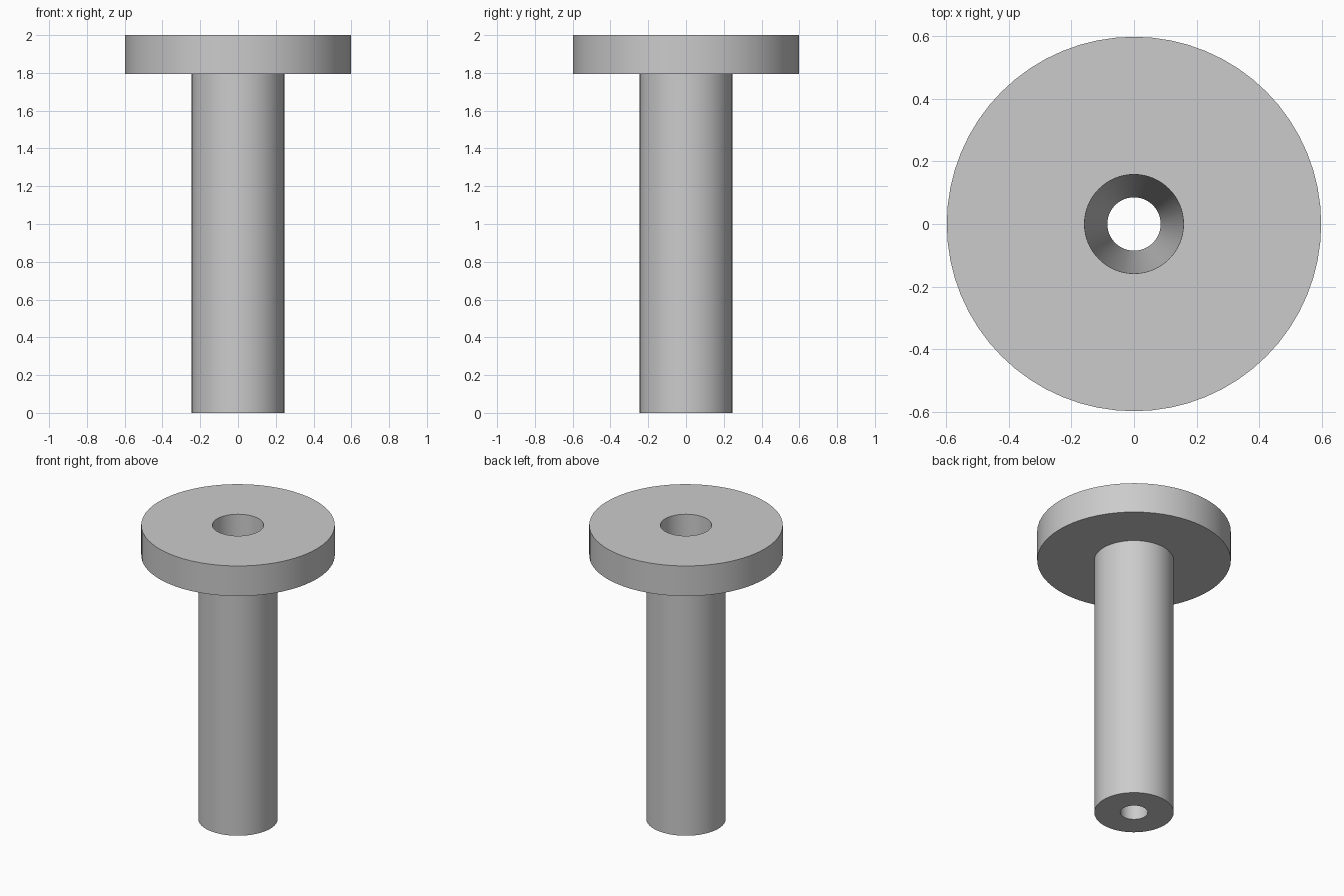
import bpy
import bmesh
from math import cos, sin, tau, radians

default = bpy.data.objects.get("Cube")
if default:
    bpy.data.objects.remove(default)

SEGMENTS = 64

# Material
grey = bpy.data.materials.new("plain grey")
grey.use_nodes = True
colour = (0.6, 0.6, 0.6, 1)
grey.diffuse_color = colour
grey.node_tree.nodes["Principled BSDF"].inputs["Base Color"].default_value = colour


def lathe(name, profile):
    """Turn a closed (radius, height) outline around the z axis."""
    bm = bmesh.new()
    rings = []
    for i in range(SEGMENTS):
        a = tau * i / SEGMENTS
        rings.append([bm.verts.new((r * cos(a), r * sin(a), z)) for r, z in profile])
    for i, ring in enumerate(rings):
        after = rings[(i + 1) % SEGMENTS]
        for j in range(len(profile)):
            k = (j + 1) % len(profile)
            bm.faces.new((ring[j], after[j], after[k], ring[k]))
    bmesh.ops.recalc_face_normals(bm, faces=bm.faces)
    mesh = bpy.data.meshes.new(name)
    bm.to_mesh(mesh)
    bm.free()
    mesh.materials.append(grey)
    obj = bpy.data.objects.new(name, mesh)
    bpy.context.collection.objects.link(obj)
    bpy.ops.object.select_all(action="DESELECT")
    obj.select_set(True)
    bpy.context.view_layer.objects.active = obj
    bpy.ops.object.shade_smooth_by_angle(angle=radians(30))
    return obj


# Flanged bushing: shaft, flange and tapered through bore in one turned outline
lathe("flanged_bushing", [
    (0.085, 0), (0.245, 0),            # shaft end
    (0.245, 1.795), (0.597, 1.795),    # flange underside
    (0.597, 2), (0.158, 2),            # flange top, wide mouth of the bore
])
